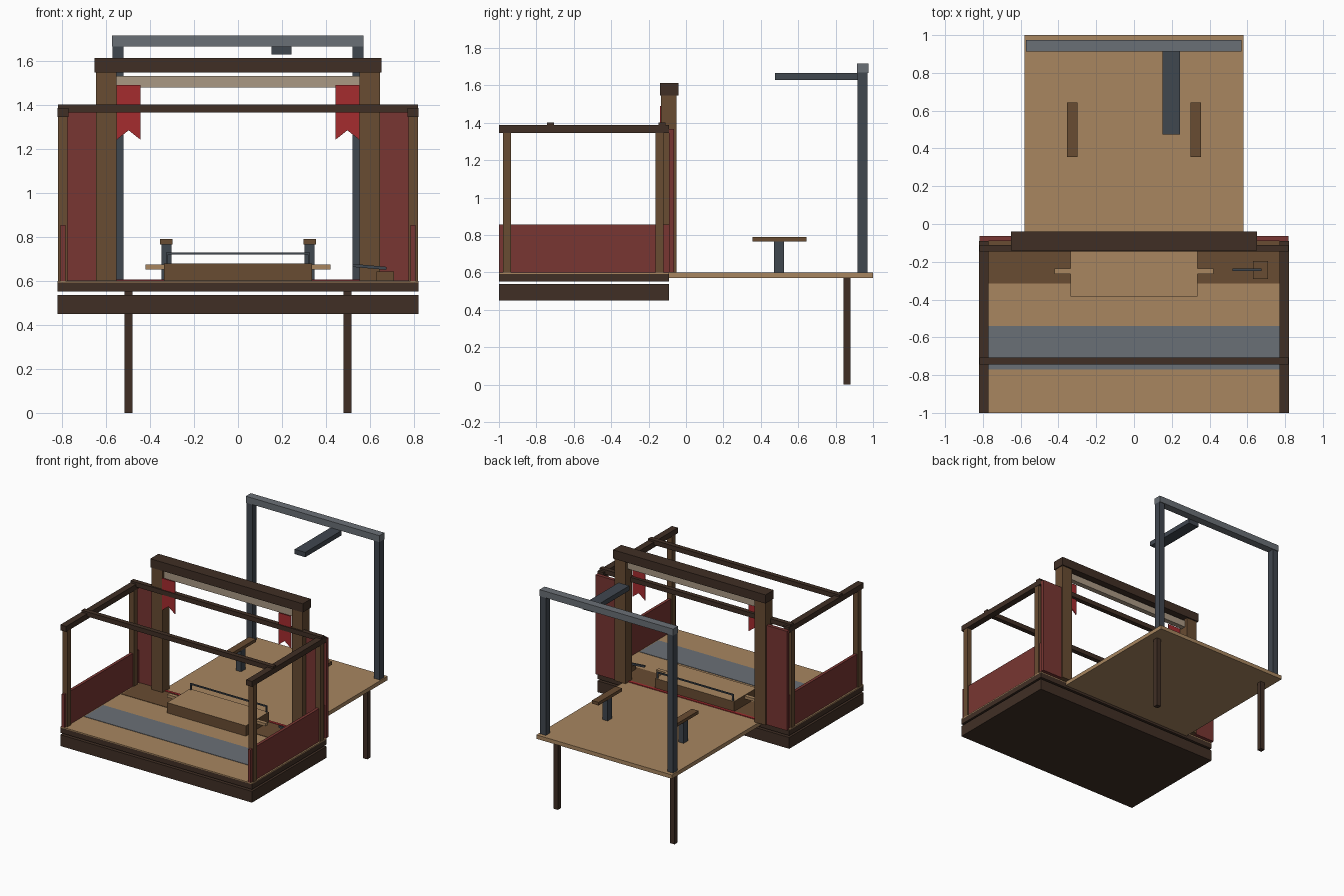
import bpy, bmesh, math
from mathutils import Matrix

if "Cube" in bpy.data.objects:
    bpy.data.objects.remove(bpy.data.objects["Cube"])


def material(name, rgb):
    """Flat colour given as 0-255 sRGB, stored as linear."""
    lin = [(c / 255 / 12.92) if c < 11 else ((c / 255 + 0.055) / 1.055) ** 2.4 for c in rgb]
    m = bpy.data.materials.new(name)
    m.diffuse_color = (*lin, 1)
    m.use_nodes = True
    m.node_tree.nodes["Principled BSDF"].inputs["Base Color"].default_value = m.diffuse_color
    return m


TAN = material("light_wood", (168, 134, 96))
BROWN = material("brown_wood", (104, 76, 50))
DARK = material("dark_wood", (64, 47, 37))
STEEL = material("grey_steel", (106, 112, 118))
IRON = material("dark_steel", (64, 71, 79))
MAROON = material("maroon_panel", (120, 54, 50))
RED = material("red_cloth", (165, 44, 47))
BEIGE = material("beige_canvas", (170, 153, 132))


def finish(name, bm, *mats):
    bmesh.ops.recalc_face_normals(bm, faces=bm.faces)
    mesh = bpy.data.meshes.new(name)
    bm.to_mesh(mesh)
    bm.free()
    for m in mats:
        mesh.materials.append(m)
    ob = bpy.data.objects.new(name, mesh)
    bpy.context.collection.objects.link(ob)
    return ob


def box(name, x, y, z, mat, top=None):
    """Box from (min, max) ranges, optionally with another colour on top."""
    bm = bmesh.new()
    bmesh.ops.create_cube(bm, size=1)
    for v in bm.verts:
        for i, r in enumerate((x, y, z)):
            v.co[i] = r[0] if v.co[i] < 0 else r[1]
    if top:
        bm.normal_update()
        for f in bm.faces:
            f.material_index = int(f.normal.z > 0.5)
    return finish(name, bm, mat, *([top] if top else []))


def pair(name, x, y, z, mat):
    """Box on the right and its mirror image on the left."""
    box("right_" + name, x, y, z, mat)
    box("left_" + name, (-x[1], -x[0]), y, z, mat)


# Front stage: base, deck and coloured floor bands
box("stage_base", (-0.82, 0.82), (-1, -0.09), (0.45, 0.537), DARK)
box("stage_deck", (-0.82, 0.82), (-1, -0.09), (0.552, 0.592), DARK)
box("stage_floor", (-0.82, 0.82), (-1, -0.09), (0.592, 0.6), TAN)
box("grey_floor_band", (-0.775, 0.775), (-0.77, -0.54), (0.598, 0.603), STEEL)
box("brown_floor_band", (-0.775, 0.775), (-0.315, -0.09), (0.598, 0.603), BROWN)
box("red_threshold", (-0.555, 0.555), (-0.105, -0.085), (0.599, 0.606), RED)

# Side frames with low panels
pair("side_panel", (0.785, 0.808), (-1, -0.09), (0.6, 0.855), MAROON)
pair("front_post", (0.775, 0.818), (-0.978, -0.935), (0.6, 1.346), BROWN)
pair("rear_post", (0.775, 0.818), (-0.162, -0.119), (0.6, 1.346), BROWN)
pair("side_rail", (0.77, 0.82), (-1, -0.09), (1.345, 1.387), DARK)
for label, y in (("front", -0.725), ("rear", -0.128)):
    box(label + "_cross_bar", (-0.818, 0.818), (y - 0.018, y + 0.018), (1.366, 1.402), DARK)

# Portal with wings, lintel and rolled canvas
pair("portal_post", (0.553, 0.645), (-0.133, -0.05), (0.6, 1.55), BROWN)
pair("wing_panel", (0.64, 0.818), (-0.09, -0.063), (0.6, 1.368), MAROON)
box("portal_lintel", (-0.652, 0.652), (-0.14, -0.04), (1.547, 1.614), DARK)
box("canvas_roll", (-0.553, 0.553), (-0.115, -0.075), (1.48, 1.533), BEIGE)

# Swallow-tail banners
for side, s in (("left", -1), ("right", 1)):
    bm = bmesh.new()
    profile = [(0.443, 1.49), (0.443, 1.242), (0.4975, 1.285), (0.552, 1.242), (0.552, 1.49)]
    face = bm.faces.new([bm.verts.new((s * x, -0.14, z)) for x, z in profile])
    ext = bmesh.ops.extrude_face_region(bm, geom=[face])
    for v in ext["geom"]:
        if isinstance(v, bmesh.types.BMVert):
            v.co.y += 0.008
    finish(side + "_banner", bm, RED)

# Low bench block with tabs and thin rail
box("bench_block", (-0.337, 0.337), (-0.385, -0.105), (0.6, 0.68), BROWN, TAN)
pair("bench_tab", (0.335, 0.42), (-0.265, -0.235), (0.652, 0.674), TAN)
box("bench_rail", (-0.328, 0.328), (-0.12, -0.11), (0.72, 0.73), IRON)
pair("bench_rail_leg", (0.318, 0.328), (-0.12, -0.11), (0.678, 0.722), IRON)

# Small block with a tilted lever
box("lever_block", (0.63, 0.71), (-0.29, -0.195), (0.6, 0.643), BROWN)
lever = box("lever", (-0.077, 0.077), (-0.007, 0.007), (-0.007, 0.007), IRON)
lever.data.transform(Matrix.Translation((0.598, -0.242, 0.664)) @ Matrix.Rotation(math.radians(5), 4, 'Y'))

# Rear platform and its legs
box("rear_platform", (-0.58, 0.58), (-0.09, 1), (0.57, 0.6), TAN)
pair("platform_leg", (0.48, 0.517), (0.842, 0.879), (0, 0.571), DARK)

# Two stands on the platform
pair("stand_stem", (0.303, 0.347), (0.47, 0.525), (0.6, 0.768), IRON)
pair("stand_top", (0.298, 0.355), (0.355, 0.643), (0.766, 0.79), BROWN)

# Rear steel frame with an overhead arm
pair("frame_post", (0.52, 0.57), (0.917, 0.97), (0.6, 1.67), IRON)
box("frame_beam", (-0.573, 0.57), (0.914, 0.975), (1.666, 1.716), STEEL)
box("overhead_arm", (0.152, 0.243), (0.475, 0.918), (1.63, 1.667), IRON)
